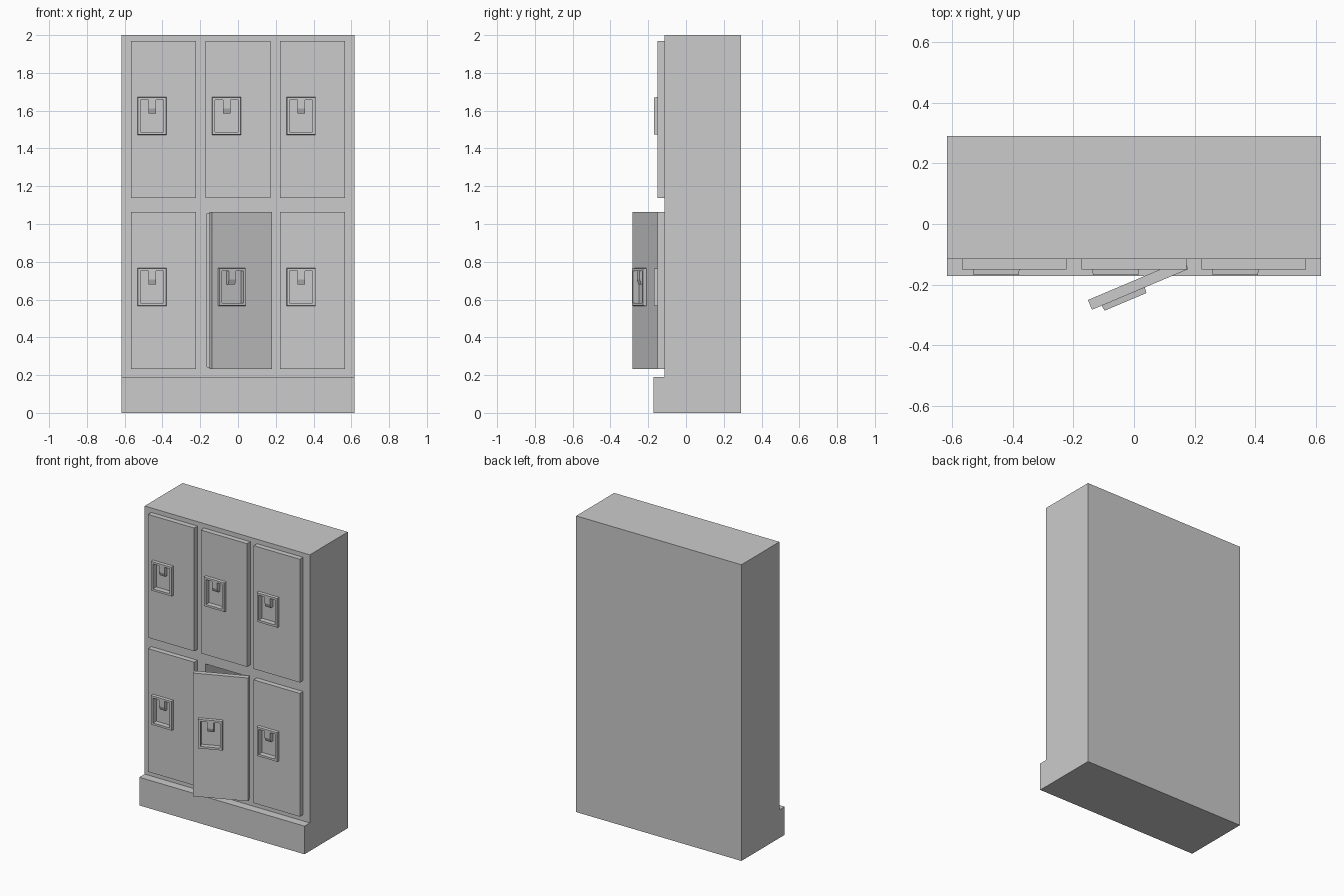
import bpy, bmesh, math

if "Cube" in bpy.data.objects:
    bpy.data.objects.remove(bpy.data.objects["Cube"])

DOOR_W, DOOR_H, DOOR_T = 0.345, 0.832, 0.035
HINGE_Y = -0.1325


def make_object(name, bm):
    bmesh.ops.recalc_face_normals(bm, faces=bm.faces)
    mesh = bpy.data.meshes.new(name)
    bm.to_mesh(mesh)
    bm.free()
    obj = bpy.data.objects.new(name, mesh)
    bpy.context.collection.objects.link(obj)
    return obj


def rect_loft(name, rings):
    """Skin a series of rectangles (x0, x1, z0, z1, y) and cap both ends."""
    bm = bmesh.new()
    loops = [[bm.verts.new(p) for p in
              ((x0, y, z0), (x1, y, z0), (x1, y, z1), (x0, y, z1))]
             for x0, x1, z0, z1, y in rings]
    for a, b in zip(loops, loops[1:]):
        for i in range(4):
            j = (i + 1) % 4
            bm.faces.new((a[i], a[j], b[j], b[i]))
    bm.faces.new(loops[0])
    bm.faces.new(loops[-1])
    return make_object(name, bm)


def side_prism(name, profile, x0, x1):
    """Extrude a (y, z) side profile across x."""
    bm = bmesh.new()
    face = bm.faces.new([bm.verts.new((x0, y, z)) for y, z in profile])
    ext = bmesh.ops.extrude_face_region(bm, geom=[face])
    verts = [v for v in ext["geom"] if isinstance(v, bmesh.types.BMVert)]
    bmesh.ops.translate(bm, verts=verts, vec=(x1 - x0, 0, 0))
    return make_object(name, bm)


def shrink(r, d):
    return (r[0] + d, r[1] - d, r[2] + d, r[3] - d)


def door(name, left, bottom, angle=0.0):
    """Door with raised handle frame and recess; origin on the hinge line."""
    panel = (-DOOR_W, 0, 0, DOOR_H)
    hx = -DOOR_W + 0.035
    frame = (hx, hx + 0.154, 0.334, 0.534)
    inner = shrink(frame, 0.016)
    front, lip, floor = -DOOR_T / 2, -0.0365, -0.002
    obj = rect_loft(name, [
        panel + (DOOR_T / 2,), panel + (front,),
        frame + (front,), shrink(frame, 0.002) + (lip,),
        inner + (lip,), inner + (floor,)])
    obj.location = (left + DOOR_W, HINGE_Y, bottom)
    obj.rotation_euler.z = angle

    # latch tab hanging from the top of the recess
    top, mid = inner[3], (inner[0] + inner[1]) / 2
    tab = side_prism(name + "_latch",
                     [(floor, top), (-0.032, top), (-0.032, top - 0.045),
                      (-0.022, top - 0.07), (floor, top - 0.07)],
                     mid - 0.02, mid + 0.02)
    tab.parent = obj


# cabinet with the compartment behind the open door
shell = (-0.617, 0.617, 0, 2.0)
opening = (-0.163, 0.163, 0.242, 1.055)
rect_loft("cabinet", [shell + (0.29,), shell + (-0.115,),
                      opening + (-0.115,), opening + (0.26,)])

# plinth
plinth = (-0.617, 0.617, 0, 0.19)
rect_loft("plinth", [plinth + (-0.115,), plinth + (-0.172,)])

# doors, with the lower middle one ajar
for row, bottom in (("lower", 0.232), ("upper", 1.138)):
    for col, left in (("left", -0.567), ("middle", -0.1725), ("right", 0.222)):
        is_open = (row, col) == ("lower", "middle")
        door(f"{row}_{col}_door", left, bottom,
             math.radians(22.9) if is_open else 0.0)
